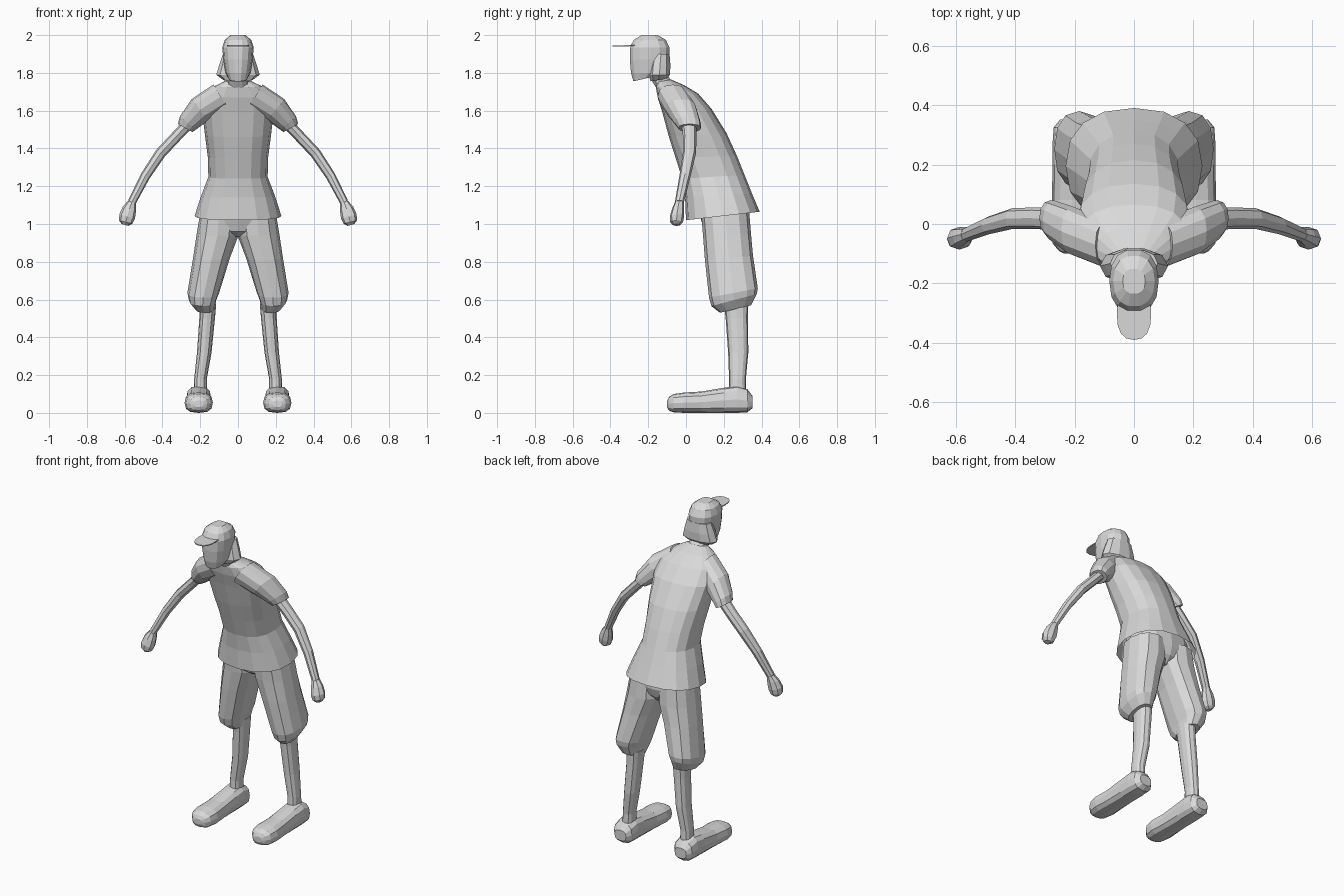
import bpy, bmesh
from math import sin, cos, pi
from mathutils import Vector

cube = bpy.data.objects.get("Cube")
if cube:
    bpy.data.objects.remove(cube, do_unlink=True)

grey = bpy.data.materials.new("plain_grey")
grey.use_nodes = True
colour = (0.7, 0.7, 0.7, 1)
grey.diffuse_color = colour
grey.node_tree.nodes["Principled BSDF"].inputs["Base Color"].default_value = colour


def soft(t, power):
    return abs(t) ** power * (1 if t >= 0 else -1)


def loft(name, rings, sides=12, power=0.9, caps=(True, True)):
    """Skin a row of rounded rings, each given as centre, half axis u, half axis v."""
    bm = bmesh.new()
    rows = []
    for c, u, v in rings:
        angles = [2 * pi * i / sides for i in range(sides)]
        rows.append([bm.verts.new(Vector(c) + Vector(u) * soft(cos(a), power)
                                  + Vector(v) * soft(sin(a), power)) for a in angles])
    for a, b in zip(rows, rows[1:]):
        for i in range(sides):
            j = (i + 1) % sides
            bm.faces.new((a[i], a[j], b[j], b[i]))
    for row, cap in ((rows[0], caps[0]), (rows[-1], caps[1])):
        if cap:
            bm.faces.new(row)
    bmesh.ops.recalc_face_normals(bm, faces=bm.faces)
    mesh = bpy.data.meshes.new(name)
    bm.to_mesh(mesh)
    bm.free()
    mesh.materials.append(grey)
    obj = bpy.data.objects.new(name, mesh)
    bpy.context.collection.objects.link(obj)
    return obj


def slab(x0, x1, yf, zf, yb, zb):
    """Level ring from its side, front and back limits; may tilt front to back."""
    front, back = Vector((0, yf, zf)), Vector((0, yb, zb))
    return ((front + back) / 2 + Vector(((x0 + x1) / 2, 0, 0)),
            Vector(((x1 - x0) / 2, 0, 0)), (back - front) / 2)


def tube(points, side):
    """Rings along a limb path of x, y, z, thickness seen from front, depth."""
    rings = []
    for i, (x, y, z, r, d) in enumerate(points):
        a, b = points[max(i - 1, 0)], points[min(i + 1, len(points) - 1)]
        across = Vector((a[2] - b[2], 0, b[0] - a[0])).normalized() * r
        rings.append(((side * x, y, z), (side * across.x, 0, across.z), (0, d, 0)))
    return rings


# Shirt body, open at the hem
shirt = [(.23, 0, 1.02, .39, 1.065), (.195, -.005, 1.14, .35, 1.16),
         (.157, -.02, 1.24, .31, 1.26), (.16, -.055, 1.35, .27, 1.36),
         (.175, -.09, 1.46, .215, 1.48), (.19, -.125, 1.59, .135, 1.61),
         (.18, -.15, 1.67, .065, 1.69), (.125, -.16, 1.725, -.01, 1.735),
         (.065, -.155, 1.75, -.08, 1.765)]
loft("shirt_body", [slab(-w, w, *p) for w, *p in shirt], 16, .85, (False, True))

# Hips joining the two short legs
hips = [(.19, .07, 1.12, .33, 1.12), (.2, .08, 1.02, .335, 1.02),
        (.12, .1, .96, .32, .97), (.03, .15, .93, .28, .93)]
loft("shorts_hips", [slab(-w, w, *p) for w, *p in hips])

# Neck, head, hair and cap brim
neck = [(.062, -.16, 1.72, -.06, 1.74), (.05, -.21, 1.80, -.12, 1.82)]
loft("neck", [slab(-w, w, *p) for w, *p in neck], 10)
head = [(.05, -.28, 1.755, -.15, 1.785), (.066, -.293, 1.80, -.1, 1.80),
        (.078, -.3, 1.87, -.087, 1.87), (.083, -.3, 1.935, -.085, 1.935),
        (.07, -.278, 1.975, -.105, 1.975), (.038, -.235, 2, -.15, 2)]
loft("head_with_cap", [slab(-w, w, *p) for w, *p in head], 14, .85)
hair = [(.078, -.19, 1.755, -.1, 1.77), (.115, -.2, 1.79, -.082, 1.79),
        (.1, -.195, 1.84, -.08, 1.84), (.08, -.18, 1.9, -.085, 1.9)]
loft("hair", [slab(-w, w, *p) for w, *p in hair], 10)
loft("cap_brim", [slab(-.058, .058, -.39, z, -.21, z + .004) for z in (1.939, 1.945)], 16, .8)

# Limbs, built once for each side
sleeve = [(.09, -.07, 1.675, .075, .08), (.2, -.025, 1.605, .072, .082),
          (.265, .01, 1.535, .055, .068), (.28, .02, 1.508, .044, .06)]
arm = [(.25, .015, 1.545, .03, .04), (.33, .02, 1.46, .029, .036),
       (.41, .018, 1.375, .029, .035), (.49, -.005, 1.255, .026, .03),
       (.562, -.035, 1.115, .022, .024)]
hand = [(.562, -.035, 1.115, .022, .024), (.575, -.042, 1.08, .037, .032),
        (.587, -.048, 1.04, .043, .038), (.594, -.05, 1.01, .036, .034),
        (.598, -.05, .995, .018, .02)]
short_leg = [(0, .2, .08, 1.06, .335, 1.06), (-.003, .22, .09, .94, .345, .94),
             (.043, .238, .1, .81, .355, .83), (.1, .268, .122, .61, .38, .66),
             (.115, .26, .135, .565, .375, .63), (.125, .225, .18, .53, .345, .57)]
shin = [(.115, .205, .2, .58, .33, .58), (.122, .205, .21, .5, .328, .5),
        (.14, .217, .223, .32, .33, .32), (.165, .232, .228, .18, .317, .18),
        (.165, .235, .225, .1, .32, .1)]
# Shoe slices: y, half width, bottom, top
shoe = [(.352, .04, .025, .09), (.325, .062, .003, .125), (.27, .066, 0, .143),
        (.2, .066, 0, .133), (.08, .068, 0, .113), (-.01, .075, 0, .108),
        (-.065, .066, .003, .1), (-.09, .045, .012, .085), (-.1, .025, .03, .065)]

for side, label in ((1, "left"), (-1, "right")):
    loft(label + "_sleeve", tube(sleeve, side))
    loft(label + "_arm", tube(arm, side), 8)
    loft(label + "_hand", tube(hand, side), 8)
    for part, rows in (("short_leg", short_leg), ("shin", shin)):
        loft(f"{label}_{part}", [slab(side * a, side * b, *p) for a, b, *p in rows], 12, .85)
    loft(label + "_shoe", [((side * .208, y, (lo + hi) / 2), (w, 0, 0), (0, 0, (hi - lo) / 2))
                           for y, w, lo, hi in shoe], 12, .75)
